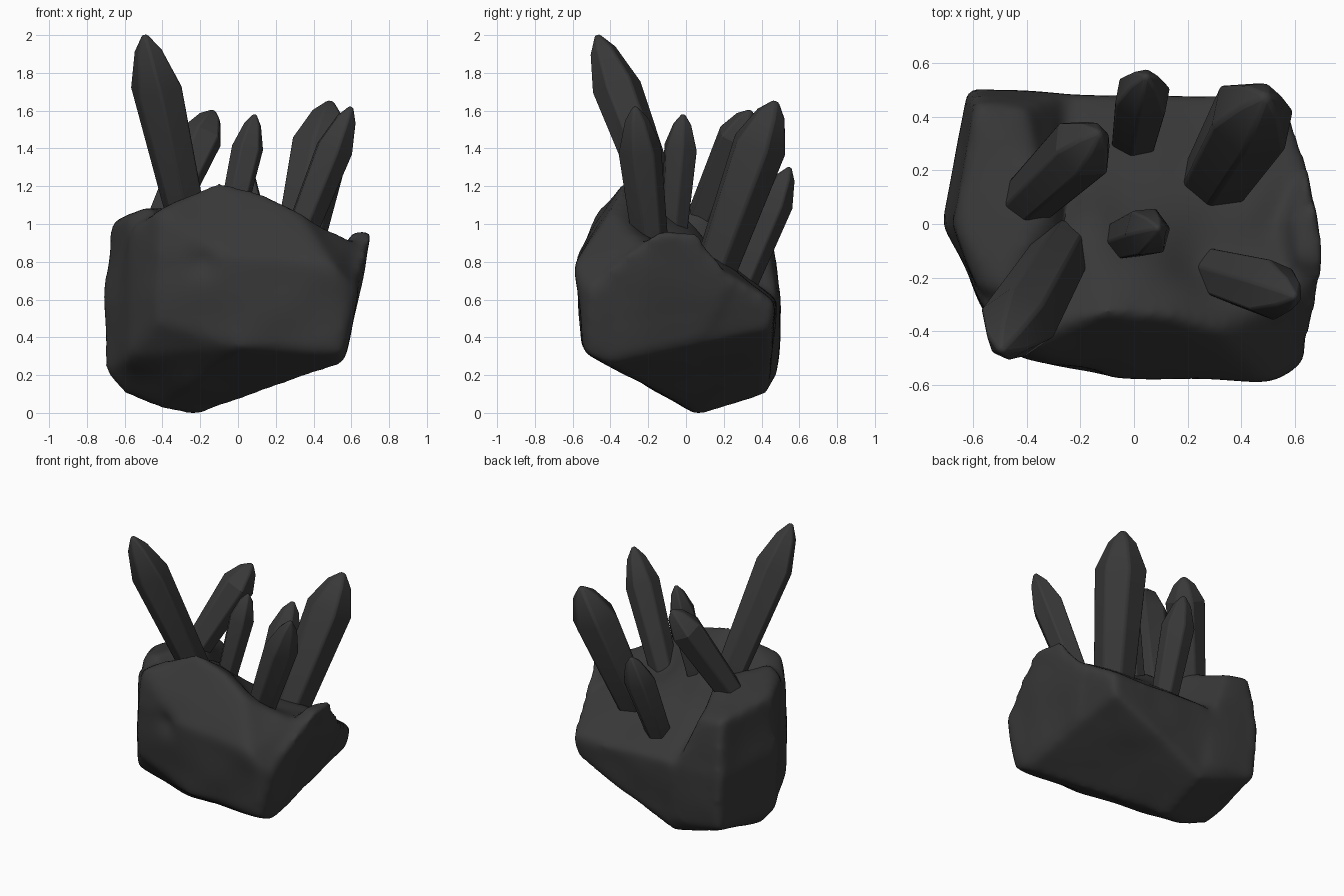
import bpy, bmesh, math
from mathutils import Vector, noise

cube = bpy.data.objects.get("Cube")
if cube:
    bpy.data.objects.remove(cube, do_unlink=True)

stone = bpy.data.materials.new("dark grey stone")
stone.use_nodes = True
grey = (0.04, 0.04, 0.04, 1)
stone.diffuse_color = grey
stone.node_tree.nodes["Principled BSDF"].inputs["Base Color"].default_value = grey


def add_object(name, bm):
    mesh = bpy.data.meshes.new(name)
    bm.to_mesh(mesh)
    bm.free()
    mesh.materials.append(stone)
    obj = bpy.data.objects.new(name, mesh)
    bpy.context.collection.objects.link(obj)
    return obj


def shade(obj, angle):
    bpy.ops.object.select_all(action='DESELECT')
    obj.select_set(True)
    bpy.context.view_layer.objects.active = obj
    bpy.ops.object.shade_smooth_by_angle(angle=math.radians(angle))


def add_hull(bm, points):
    verts = [bm.verts.new(p) for p in points]
    result = bmesh.ops.convex_hull(bm, input=verts)
    inner = [g for g in result["geom_interior"] if isinstance(g, bmesh.types.BMVert)]
    bmesh.ops.delete(bm, geom=inner, context='VERTS')


# Rock: overlapping convex chunks, fused and worn smooth
underside = [(-.22, .06, -.02), (-.4, 0, .02), (-.6, 0, .1), (-.58, .46, .2), (-.2, .44, .1),
             (-.7, 0, .22), (.54, .46, .44), (.56, -.42, .26), (.55, -.54, .32),
             (0, -.55, .35), (-.43, -.48, .48), (-.57, -.3, .3)]
front_and_top = [(-.1, -.33, 1.23), (.1, -.34, 1.18), (.32, -.4, 1.07), (-.3, -.34, 1.14),
                 (-.42, -.46, 1.07), (-.1, -.58, .84), (.5, -.59, .78), (-.43, -.5, .85),
                 (.64, -.51, .65), (.57, -.57, .7), (.62, -.25, .9), (.63, .25, .72),
                 (.56, .47, .58), (-.2, .49, .6), (-.57, -.3, .98)]
left_shoulder = [(-.67, 0, 1.01), (-.59, .45, .97), (-.4, .43, .94), (-.33, .1, 1.06),
                 (-.47, -.27, 1.1), (-.57, -.25, 1.03), (-.71, 0, .65), (-.62, .51, .6),
                 (-.26, .49, .6), (-.22, .1, .7), (-.3, -.2, .9), (-.7, 0, .25),
                 (-.6, .49, .22), (-.22, .47, .18), (-.57, -.28, .4)]
side_horn = [(.72, -.14, .97), (.6, -.12, .97), (.68, .08, .95), (.57, .02, .93),
             (.48, -.1, .7), (.64, .25, .7), (.65, -.44, .75), (.57, -.35, .3), (.57, .1, .4)]
bm = bmesh.new()
for chunk in (underside + front_and_top, left_shoulder, side_horn):
    add_hull(bm, chunk)
rough = add_object("rough_rock", bm)
fuse = rough.modifiers.new("fuse", 'REMESH')
fuse.mode = 'VOXEL'
fuse.voxel_size = 0.025
wear = rough.modifiers.new("wear", 'SMOOTH')
wear.factor = 0.5
wear.iterations = 12
graph = bpy.context.evaluated_depsgraph_get()
bm = bmesh.new()
bm.from_mesh(rough.evaluated_get(graph).to_mesh())
bpy.data.objects.remove(rough, do_unlink=True)

# Shallow weathering, plus a hollow and a swelling around two crystal feet
bm.normal_update()
swells = [((.28, -.1, .97), .18, -.11), ((-.22, -.02, 1.02), .17, .06),
          ((-.19, -.55, .8), .08, -.03)]
shifts = []
for v in bm.verts:
    amount = 0.01 * noise.noise(v.co * 4)
    for centre, spread, height in swells:
        amount += height * math.exp(-((v.co - Vector(centre)).length / spread) ** 2)
    shifts.append(v.normal * amount)
for v, shift in zip(bm.verts, shifts):
    v.co += shift
base = min(v.co.z for v in bm.verts)
for v in bm.verts:
    v.co.z -= base * max(0, 1 - v.co.z / 0.4)
rock = add_object("rock", bm)
shade(rock, 60)


def add_crystal(name, foot, tip, radius, point, spin):
    """Six-sided shaft, narrower at the foot, with a blunted point."""
    foot, tip = Vector(foot), Vector(tip)
    axis = tip - foot
    length = axis.length
    rot = axis.to_track_quat('Z', 'Y')
    rings = [(-0.15, 0.76), (length - point, 1), (length - point * 0.3, 0.55), (length, 0.12)]
    bm = bmesh.new()
    loops = []
    for height, scale in rings:
        loop = []
        for i in range(6):
            a = math.radians(60 * i + spin)
            r = radius * scale * (1 + 0.08 * math.cos(2 * a))
            lift = 0.1 * radius * math.sin(3 * a + spin) if scale == 1 else 0
            local = Vector((r * math.cos(a), r * math.sin(a), height + lift))
            loop.append(bm.verts.new(foot + rot @ local))
        loops.append(loop)
    for low, high in zip(loops, loops[1:]):
        for i in range(6):
            j = (i + 1) % 6
            bm.faces.new((low[i], low[j], high[j], high[i]))
    bm.faces.new(loops[-1])
    bm.faces.new(loops[0][::-1])
    obj = add_object(name, bm)
    bevel = obj.modifiers.new("soft edges", 'BEVEL')
    bevel.width = radius * 0.08
    bevel.segments = 2
    shade(obj, 25)


# Crystals: name, foot, tip, radius, length of point, spin
crystals = [
    ("tall_front_crystal", (-.285, -.125, 1.08), (-.495, -.47, 2.0), .135, .3, 10),
    ("back_right_crystal", (-.38, .1, 1.05), (-.13, .34, 1.6), .12, .16, 0),
    ("centre_crystal", (-.04, -.06, 1.0), (.09, -.015, 1.58), .092, .18, 20),
    ("back_crystal", (.0, .31, .7), (.045, .55, 1.3), .105, .2, 30),
    ("large_back_crystal", (.305, .17, .8), (.49, .475, 1.65), .16, .25, 45),
    ("front_left_crystal", (.285, -.18, .83), (.6, -.27, 1.62), .112, .24, 25),
]
for crystal in crystals:
    add_crystal(*crystal)
